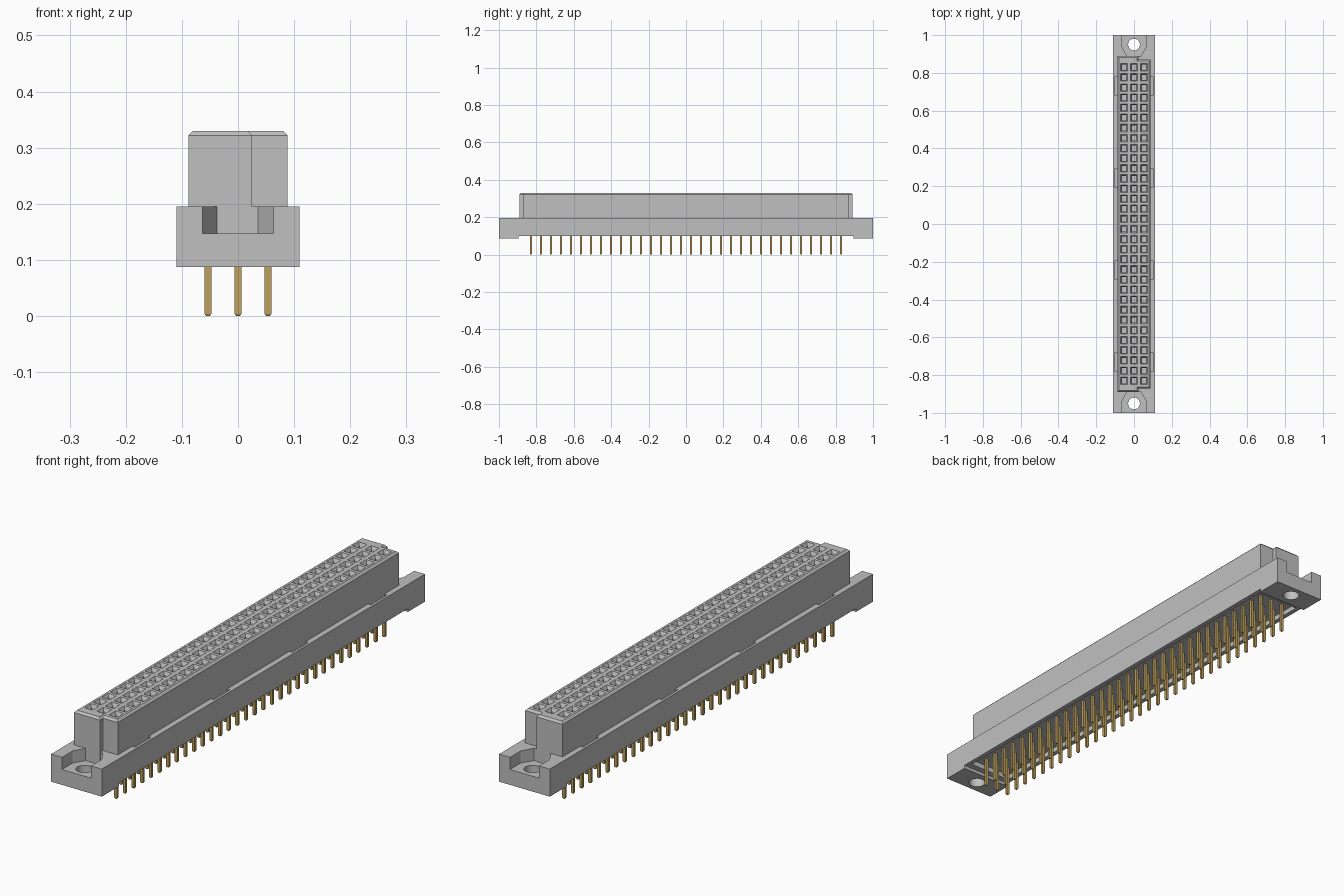
import bpy, bmesh, math

if "Cube" in bpy.data.objects:
    bpy.data.objects.remove(bpy.data.objects["Cube"])


def material(name, rgb, metallic=0.0):
    m = bpy.data.materials.new(name)
    m.use_nodes = True
    m.diffuse_color = (*rgb, 1)
    m.node_tree.nodes["Principled BSDF"].inputs["Base Color"].default_value = (*rgb, 1)
    return m


GREY = material("grey plastic", (0.53, 0.53, 0.53))
GOLD = material("gold contact", (0.52, 0.36, 0.11))


def loft(bm, rings):
    """Closed solid through rings of (x, y) points at heights z."""
    loops = [[bm.verts.new((x, y, z)) for x, y in pts] for pts, z in rings]
    n = len(loops[0])
    faces = [bm.faces.new(loops[0][::-1]), bm.faces.new(loops[-1])]
    for a, b in zip(loops, loops[1:]):
        for i in range(n):
            j = (i + 1) % n
            faces.append(bm.faces.new((a[i], a[j], b[j], b[i])))
    return faces


def rect(cx, cy, hx, hy):
    return [(cx - hx, cy - hy), (cx + hx, cy - hy), (cx + hx, cy + hy), (cx - hx, cy + hy)]


def finish(bm, name, mat):
    bmesh.ops.recalc_face_normals(bm, faces=bm.faces)
    me = bpy.data.meshes.new(name)
    bm.to_mesh(me)
    bm.free()
    me.materials.append(mat)
    ob = bpy.data.objects.new(name, me)
    bpy.context.collection.objects.link(ob)
    return ob


def cut(target, cutter):
    """Subtract the cutter from the target and remove it."""
    cutter.hide_render = True
    mod = target.modifiers.new("cut", 'BOOLEAN')
    mod.operation, mod.solver, mod.object = 'DIFFERENCE', 'EXACT', cutter
    bpy.context.view_layer.objects.active = target
    bpy.ops.object.modifier_apply(modifier=mod.name)
    bpy.data.objects.remove(cutter)


PITCH = 0.0535
CELLS = [(c * PITCH, (r - 15.5) * PITCH) for c in (-1, 0, 1) for r in range(32)]

# Base housing with end flanges
bm = bmesh.new()
loft(bm, [(rect(0, 0, 0.11, 1.0), 0.087), (rect(0, 0, 0.11, 1.0), 0.195)])
base = finish(bm, "base_housing", GREY)

# Raised underside between the flanges, with a shallow recess around the pins
bm = bmesh.new()
wide, inner = rect(0, 0, 0.2, 0.895), rect(0, 0, 0.092, 0.87)
loft(bm, [(wide, 0.05), (wide, 0.10), (inner, 0.10), (inner, 0.12)])
cut(base, finish(bm, "underside_cutter", GREY))

# Open pockets in the flanges and slots beside the socket block
bm = bmesh.new()
for s in (-1, 1):
    pocket = [(-0.063, 1.1), (-0.063, 0.935), (-0.036, 0.888),
              (0.036, 0.888), (0.063, 0.935), (0.063, 1.1)]
    pocket = [(x, s * y) for x, y in pocket]
    loft(bm, [(pocket, 0.147), (pocket, 0.25)])
    for y in (-0.73, -0.243, 0.243, 0.73):
        slot = rect(s * 0.091, y, 0.009, 0.05)
        loft(bm, [(slot, 0.15), (slot, 0.25)])
cut(base, finish(bm, "pocket_cutter", GREY))

# Mounting holes
bm = bmesh.new()
for s in (-1, 1):
    ring = [(0.031 * math.cos(t * math.tau / 32), s * 0.95 + 0.031 * math.sin(t * math.tau / 32))
            for t in range(32)]
    loft(bm, [(ring, 0.04), (ring, 0.25)])
cut(base, finish(bm, "mounting_hole_cutter", GREY))


# Socket block: keyed outline with a chamfered top rim
def keyed(d):
    half = [(-0.088 + d, 0.89 - d), (0.025 - d, 0.89 - d),
            (0.025 - d, 0.87 - d), (0.088 - d, 0.87 - d)]
    return [(x, -y) for x, y in half] + half[::-1]


bm = bmesh.new()
loft(bm, [(keyed(0), 0.13), (keyed(0), 0.322), (keyed(0.008), 0.33)])
block = finish(bm, "socket_block", GREY)

# Contact openings: tapered mouth above a straight shaft
bm = bmesh.new()
for x, y in CELLS:
    shaft, mouth = rect(x, y, 0.011, 0.014), rect(x, y, 0.018, 0.02)
    loft(bm, [(shaft, 0.27), (shaft, 0.318), (mouth, 0.33), (mouth, 0.35)])
cut(block, finish(bm, "opening_cutter", GREY))

# Solder pins with tapered tips
bm = bmesh.new()
for x, y in CELLS:
    loft(bm, [(rect(x, y, 0.0035, 0.003), 0.0), (rect(x, y, 0.006, 0.005), 0.004),
              (rect(x, y, 0.006, 0.005), 0.125)])
finish(bm, "solder_pins", GOLD)

# Smooth only the round hole walls
for ob in (base,):
    bpy.ops.object.select_all(action='DESELECT')
    ob.select_set(True)
    bpy.context.view_layer.objects.active = ob
    bpy.ops.object.shade_smooth_by_angle(angle=math.radians(25))
